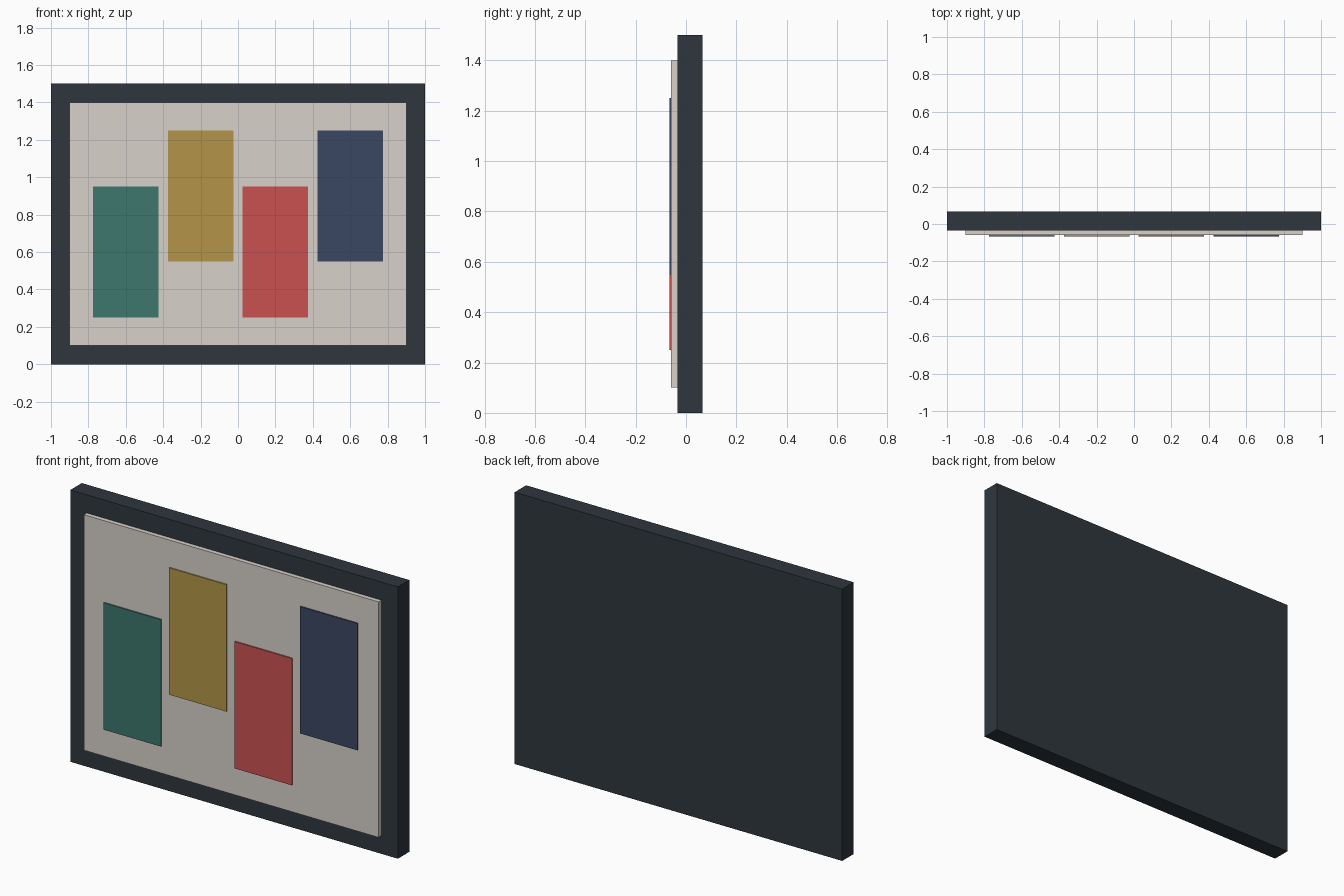
import bpy

if "Cube" in bpy.data.objects:
    bpy.data.objects.remove(bpy.data.objects["Cube"])


def material(name, rgb):
    # Display colour (0-255) to linear
    mat = bpy.data.materials.new(name)
    mat.diffuse_color = [(c / 255) ** 2.2 for c in rgb] + [1]
    mat.use_nodes = True
    mat.node_tree.nodes["Principled BSDF"].inputs["Base Color"].default_value = mat.diffuse_color
    return mat


def box(name, x, y, z, mat):
    # Box from (min, max) ranges
    bpy.ops.mesh.primitive_cube_add(size=1, location=[sum(r) / 2 for r in (x, y, z)])
    ob = bpy.context.object
    ob.name = name
    ob.scale = [r[1] - r[0] for r in (x, y, z)]
    bpy.ops.object.transform_apply(location=False, rotation=False, scale=True)
    ob.data.materials.append(mat)
    return ob


# Dark backing board that forms the visible border
box("frame_board", (-1, 1), (-0.034, 0.066), (0, 1.5), material("charcoal", (50, 57, 64)))

# Raised pale panel, slightly sunk into the board
box("display_panel", (-0.9, 0.9), (-0.059, -0.029), (0.1, 1.4), material("cream", (214, 208, 200)))

# Four thin colour cards, alternating low and high
cards = [("green", (62, 118, 108)), ("ochre", (178, 148, 74)),
         ("red", (200, 82, 82)), ("navy", (60, 72, 98))]
for i, (name, rgb) in enumerate(cards):
    cx = -0.6 + 0.4 * i
    z0 = 0.25 + 0.3 * (i % 2)
    box(name + "_card", (cx - 0.175, cx + 0.175), (-0.066, -0.054), (z0, z0 + 0.7), material(name, rgb))
